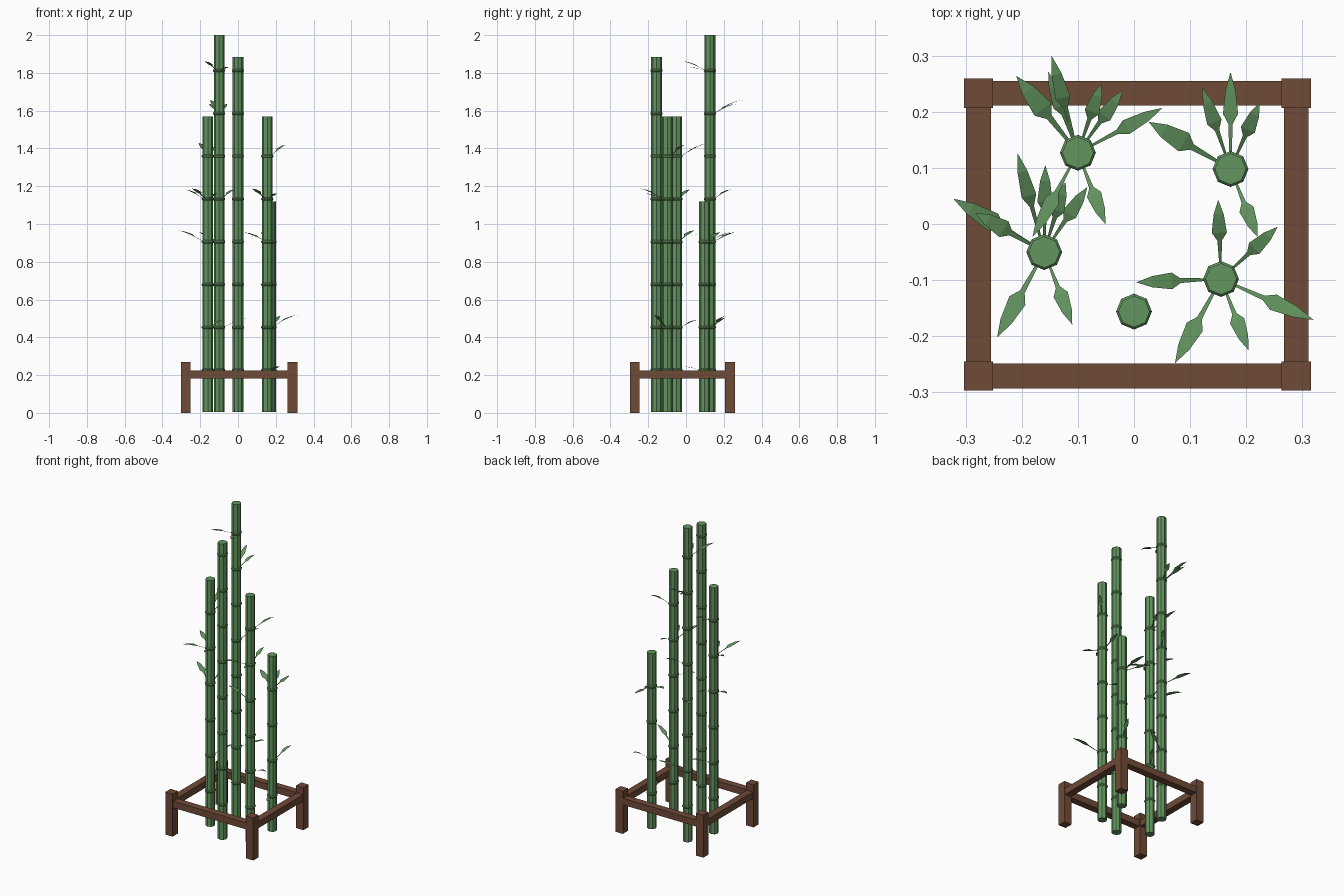
import bpy, bmesh, math
from mathutils import Vector

if "Cube" in bpy.data.objects:
    bpy.data.objects.remove(bpy.data.objects["Cube"])


def material(name, col):
    m = bpy.data.materials.new(name)
    m.diffuse_color = (*col, 1)
    m.use_nodes = True
    m.node_tree.nodes["Principled BSDF"].inputs["Base Color"].default_value = m.diffuse_color
    return m


GREEN = material("bamboo green", (0.125, 0.30, 0.115))
BROWN = material("brown wood", (0.16, 0.07, 0.038))


def finish(name, bm, mat):
    me = bpy.data.meshes.new(name)
    bm.to_mesh(me)
    bm.free()
    me.materials.append(mat)
    ob = bpy.data.objects.new(name, me)
    bpy.context.collection.objects.link(ob)
    return ob


def box(name, lo, hi):
    bm = bmesh.new()
    bmesh.ops.create_cube(bm, size=1)
    for v in bm.verts:
        v.co = [(lo[i] + hi[i]) / 2 + v.co[i] * (hi[i] - lo[i]) for i in range(3)]
    finish(name, bm, BROWN)


NODE = 0.2265   # spacing of the bamboo joints
R = 0.028


def stalk(name, x, y, top):
    # eight-sided cane with a small flare at every joint
    prof = [(R, 0.005)]
    k = 1
    while k * NODE < top - 0.03:
        z = k * NODE
        prof += [(R, z - 0.008), (R + 0.004, z - 0.003), (R + 0.004, z + 0.003), (R, z + 0.008)]
        k += 1
    prof.append((R, top))
    bm = bmesh.new()
    rings = [[bm.verts.new((x + r * math.cos(i * math.pi / 4), y + r * math.sin(i * math.pi / 4), z))
              for i in range(8)] for r, z in prof]
    for a, b in zip(rings, rings[1:]):
        for i in range(8):
            j = (i + 1) % 8
            bm.faces.new((a[i], a[j], b[j], b[i]))
    bm.faces.new(rings[0][::-1])
    bm.faces.new(rings[-1])
    finish(name, bm, GREEN)


# leaf outline: fraction along, half width, fraction of rise
LEAF = [(0, 0.002, 0), (0.38, 0.004, 0.5), (0.5, 0.0135, 0.68), (0.78, 0.009, 0.92)]


def leaf(name, x, y, tip, node, rise, wide):
    d = Vector((tip[0] - x, tip[1] - y, 0))
    length = d.length
    d.normalize()
    side = Vector((-d.y, d.x, 0))
    z0 = node * NODE
    start = Vector((x, y, z0)) + d * (R - 0.004)
    run = length - R + 0.004
    bm = bmesh.new()
    rows = []
    for t, w, h in LEAF:
        c = start + d * run * t + Vector((0, 0, rise * h))
        rows.append([bm.verts.new(c + side * w * wide * s) for s in (-1, 1)])
    end = bm.verts.new(start + d * run + Vector((0, 0, rise)))
    for a, b in zip(rows, rows[1:]):
        bm.faces.new((a[0], b[0], b[1], a[1]))
    bm.faces.new((rows[-1][0], end, rows[-1][1]))
    finish(name, bm, GREEN)


# stalks: name, x, y, height, leaves (tip x, tip y, joint number, rise, width factor)
STALKS = [
    ("tall_back_stalk", -0.10, 0.127, 2.0, [
        (-0.181, -0.023, 8, 0.05, 1), (-0.051, 0.0, 8, 0.02, 1),
        (-0.147, 0.30, 7, 0.07, 1), (-0.153, 0.271, 7, 0.05, 1),
        (-0.058, 0.25, 7, 0.05, 1), (-0.02, 0.239, 5, 0.05, 1),
        (0.051, 0.207, 2, 0.05, 1), (-0.21, 0.264, 4, 0.05, 1.4)]),
    ("short_right_stalk", 0.172, 0.098, 1.12, [
        (0.122, 0.243, 4, 0.05, 1), (0.172, 0.271, 4, 0.015, 1), (0.224, 0.216, 2, 0.06, 1),
        (0.026, 0.182, 4, 0.05, 1.4), (0.22, -0.023, 1, 0.02, 1)]),
    ("left_stalk", -0.16, -0.05, 1.57, [
        (-0.208, 0.127, 6, 0.07, 1), (-0.122, 0.075, 6, 0.05, 1),
        (-0.158, 0.105, 4, 0.05, 1), (-0.083, 0.066, 2, 0.04, 1),
        (-0.322, 0.045, 4, 0.06, 1.3), (-0.283, 0.02, 5, 0.05, 1.2),
        (-0.244, -0.202, 5, 0.055, 1.2), (-0.11, -0.179, 5, 0.03, 1)]),
    ("right_stalk", 0.155, -0.098, 1.57, [
        (0.15, 0.043, 5, 0.05, 1), (0.256, -0.005, 6, 0.06, 1),
        (0.32, -0.171, 2, 0.065, 1.1), (0.204, -0.225, 5, 0.03, 1),
        (0.073, -0.248, 5, 0.055, 1.2), (0.004, -0.104, 4, 0.05, 1.1)]),
    ("bare_front_stalk", 0.0, -0.156, 1.885, []),
]
for name, x, y, top, leaves in STALKS:
    stalk(name, x, y, top)
    for i, (tx, ty, node, rise, wide) in enumerate(leaves):
        leaf(f"{name}_leaf_{i + 1}", x, y, (tx, ty), node, rise, wide)

# wooden frame: corner posts and rails
XS, YS, P, W = (-0.277, 0.289), (-0.271, 0.233), 0.026, 0.022
for sx, px in zip(("left", "right"), XS):
    for sy, py in zip(("front", "back"), YS):
        box(f"{sy}_{sx}_post", (px - P, py - P, 0), (px + P, py + P, 0.27))
    box(f"{sx}_rail", (px - W, YS[0] + P, 0.182), (px + W, YS[1] - P, 0.224))
for sy, py in zip(("front", "back"), YS):
    box(f"{sy}_rail", (XS[0] + P, py - W, 0.182), (XS[1] - P, py + W, 0.224))
